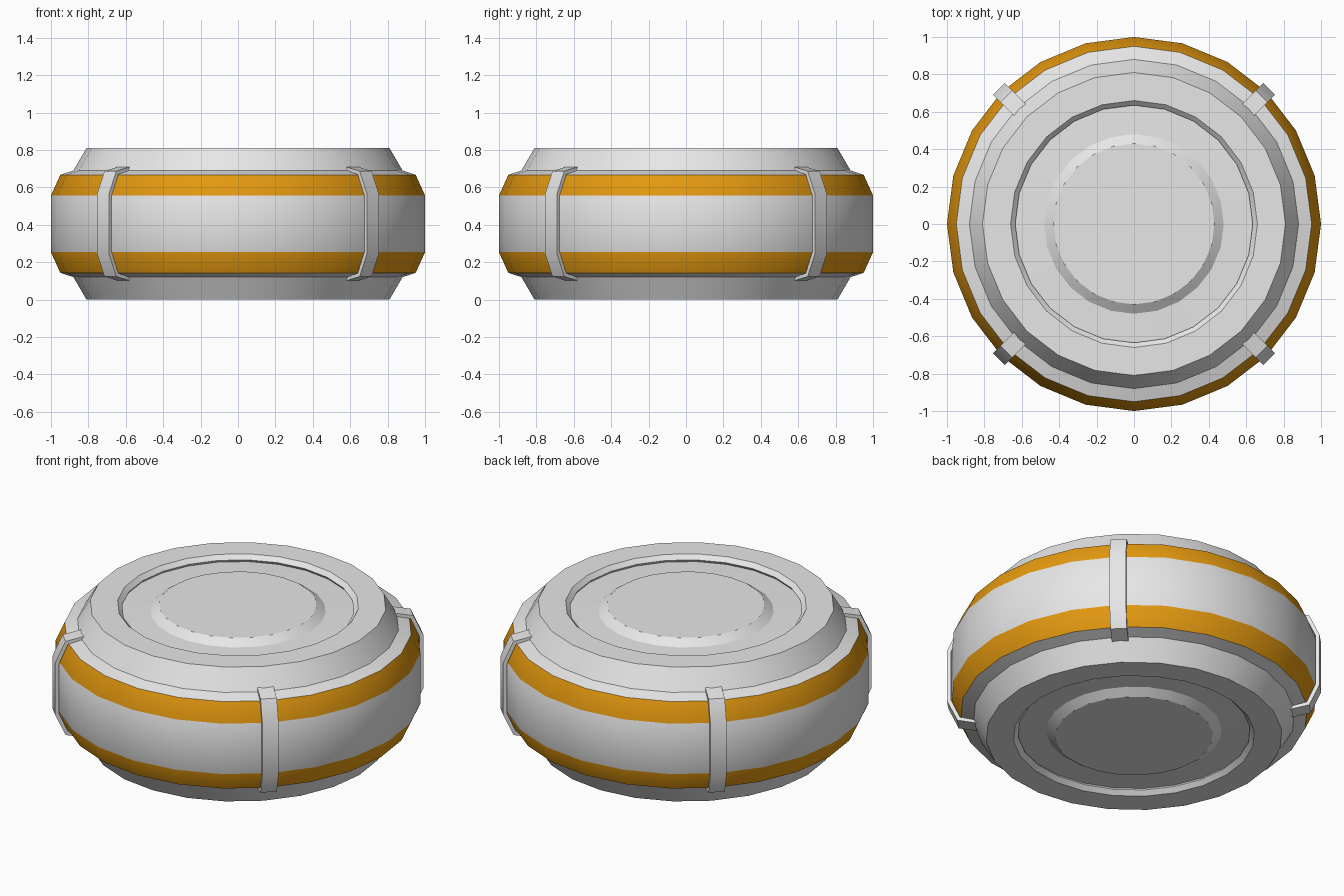
import bpy
import bmesh
from math import cos, sin, pi, radians

SIDES = 24
MID = 0.405  # height of the mirror plane

cube = bpy.data.objects.get("Cube")
if cube:
    bpy.data.objects.remove(cube, do_unlink=True)


def make_material(name, rgb):
    mat = bpy.data.materials.new(name)
    mat.use_nodes = True
    mat.diffuse_color = (*rgb, 1)
    mat.node_tree.nodes["Principled BSDF"].inputs["Base Color"].default_value = (*rgb, 1)
    return mat


grey = make_material("light grey", (0.8, 0.8, 0.8))
orange = make_material("orange", (0.78, 0.32, 0.005))


def finish(bm, name, mats):
    bmesh.ops.recalc_face_normals(bm, faces=bm.faces[:])
    mesh = bpy.data.meshes.new(name)
    bm.to_mesh(mesh)
    bm.free()
    obj = bpy.data.objects.new(name, mesh)
    bpy.context.collection.objects.link(obj)
    for mat in mats:
        mesh.materials.append(mat)
    bpy.ops.object.select_all(action='DESELECT')
    obj.select_set(True)
    bpy.context.view_layer.objects.active = obj
    bpy.ops.object.shade_smooth_by_angle(angle=radians(30))
    return obj


def mirrored(half):
    return half + [(r, 2 * MID - z) for r, z in reversed(half)]


# Drum body: turned profile from the raised centre disc out to the side wall
half = [(0.43, 0.81), (0.48, 0.775), (0.645, 0.77), (0.635, 0.785),
        (0.66, 0.81), (0.81, 0.81), (0.88, 0.69), (0.95, 0.667), (1.0, 0.557)]
bm = bmesh.new()
rings = [[bm.verts.new((r * cos(2 * pi * i / SIDES), r * sin(2 * pi * i / SIDES), z))
          for i in range(SIDES)] for r, z in mirrored(half)]
for upper, lower in zip(rings, rings[1:]):
    for i in range(SIDES):
        j = (i + 1) % SIDES
        bm.faces.new((upper[i], lower[i], lower[j], upper[j]))
bm.faces.new(rings[0])
bm.faces.new(rings[-1])

# Orange shoulder bands above and below the side wall
for face in bm.faces:
    c = face.calc_center_median()
    if c.xy.length > 0.95 and 0.1 < abs(c.z - MID) < 0.25:
        face.material_index = 1
finish(bm, "drum_body", [grey, orange])

# Four clamp straps wrapped over the shoulders
outer = mirrored([(0.86, 0.71), (0.965, 0.687), (1.022, 0.562)])
inner = mirrored([(0.86, 0.692), (0.95, 0.669), (1.0, 0.557)])
HALF_WIDTH = 0.045


def strap(name, angle):
    bm = bmesh.new()

    def point(r, z, w):
        return bm.verts.new((r * cos(angle) - w * sin(angle),
                             r * sin(angle) + w * cos(angle), z))

    loops = [[point(*o, -HALF_WIDTH), point(*o, HALF_WIDTH),
              point(*i, HALF_WIDTH), point(*i, -HALF_WIDTH)]
             for o, i in zip(outer, inner)]
    for a, b in zip(loops, loops[1:]):
        for k in range(4):
            n = (k + 1) % 4
            bm.faces.new((a[k], a[n], b[n], b[k]))
    bm.faces.new(loops[0])
    bm.faces.new(loops[-1])
    finish(bm, name, [grey])


for k, label in enumerate(("back_left", "back_right", "front_right", "front_left")):
    strap("strap_" + label, pi / 4 + k * pi / 2)
